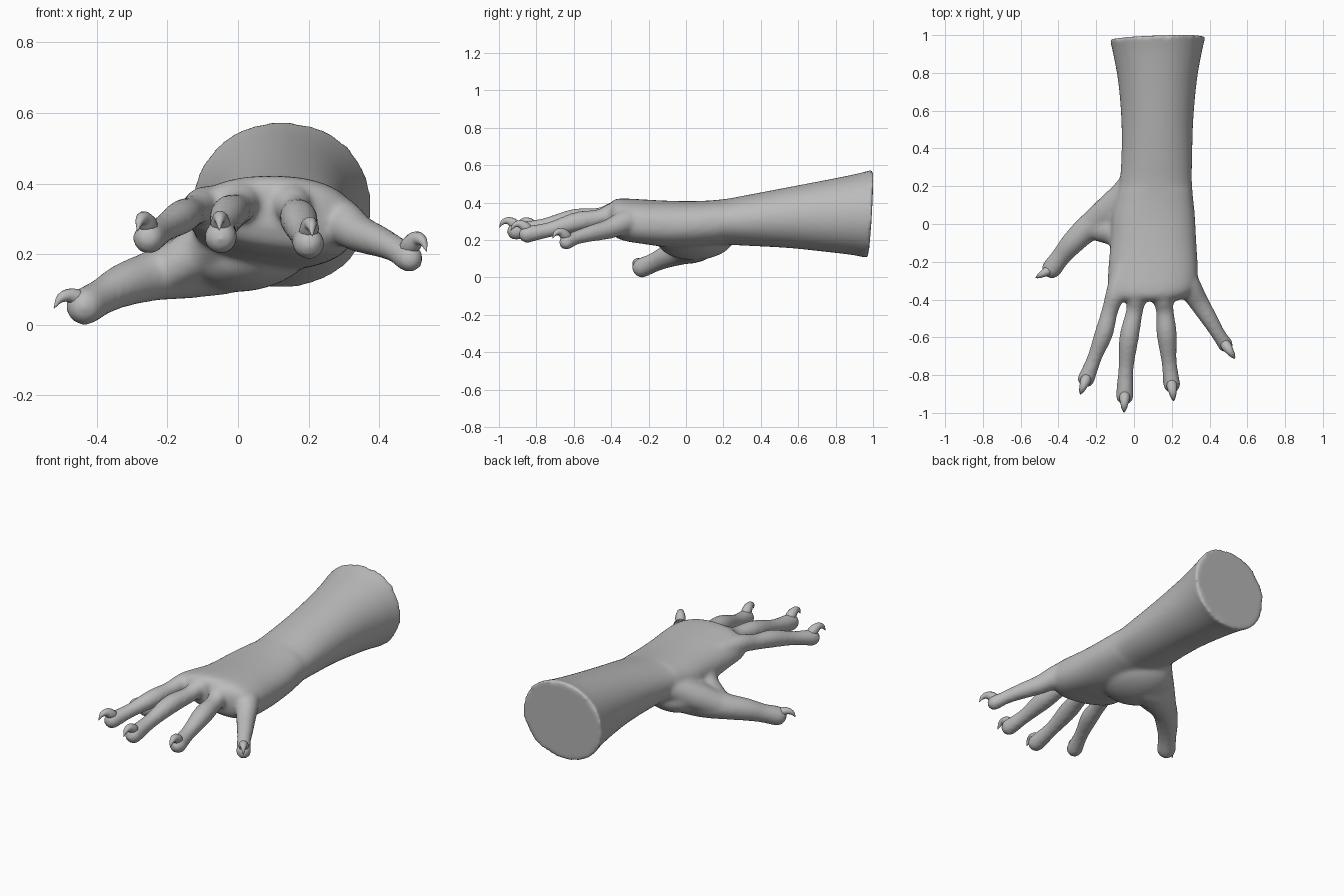
import bpy, bmesh, math
from mathutils import Vector, Matrix

if "Cube" in bpy.data.objects:
    bpy.data.objects.remove(bpy.data.objects["Cube"])

skin = bpy.data.materials.new("grey_skin")
skin.diffuse_color = (0.5, 0.5, 0.5, 1)
skin.use_nodes = True
skin.node_tree.nodes["Principled BSDF"].inputs["Base Color"].default_value = skin.diffuse_color
UP = Vector((0, 0, 1))


def catmull(rows, steps):
    """Smoothly interpolate rows of numbers."""
    rows = [Vector(r) for r in rows]
    pts = [rows[0] * 2 - rows[1]] + rows + [rows[-1] * 2 - rows[-2]]
    out = []
    for i in range(1, len(pts) - 2):
        a, b, c, d = pts[i - 1:i + 3]
        for s in range(steps):
            t = s / steps
            out.append(0.5 * (2 * b + (c - a) * t + (2 * a - 5 * b + 4 * c - d) * t * t
                              + (3 * b - a - 3 * c + d) * t ** 3))
    return out + [rows[-1]]


def skin_rings(bm, rings):
    """Bridge rings of points into a closed solid."""
    rings = [[bm.verts.new(p) for p in ring] for ring in rings]
    n = len(rings[0])
    faces = []
    for a, b in zip(rings, rings[1:]):
        for i in range(n):
            j = (i + 1) % n
            faces.append(bm.faces.new((a[i], a[j], b[j], b[i])))
    faces += [bm.faces.new(rings[0][::-1]), bm.faces.new(rings[-1])]
    bmesh.ops.recalc_face_normals(bm, faces=faces)


def tube(bm, path, sides=16, steps=6, rounded=True):
    """Sweep a circle along (x, y, z, radius) points."""
    rows = catmull(path, steps)
    cs = [(r.to_3d(), max(r[3], 0.001)) for r in rows]
    if rounded:
        end, r = cs[-1]
        d = (end - cs[-2][0]).normalized()
        cs += [(end + d * r * math.sin(a), r * math.cos(a)) for a in (0.4, 0.8, 1.15, 1.45)]
    rings = []
    for i, (c, r) in enumerate(cs):
        t = (cs[min(i + 1, len(cs) - 1)][0] - cs[max(i - 1, 0)][0]).normalized()
        u = t.cross(UP).normalized()
        v = u.cross(t)
        rings.append([c + r * (u * math.cos(k) + v * math.sin(k))
                      for k in (2 * math.pi * j / sides for j in range(sides))])
    skin_rings(bm, rings)


def finish(bm, name):
    me = bpy.data.meshes.new(name)
    bm.to_mesh(me)
    bm.free()
    me.materials.append(skin)
    me.shade_smooth()
    ob = bpy.data.objects.new(name, me)
    bpy.context.collection.objects.link(ob)
    return ob


# Forearm and palm: y, left, right, bottom, top
SECTIONS = [
    (0.99, -0.129, 0.379, 0.103, 0.577), (0.9, -0.108, 0.358, 0.12, 0.553),
    (0.75, -0.083, 0.332, 0.137, 0.522), (0.55, -0.067, 0.314, 0.157, 0.483),
    (0.35, -0.067, 0.308, 0.168, 0.445), (0.2, -0.08, 0.308, 0.173, 0.418),
    (0.05, -0.115, 0.322, 0.158, 0.408), (-0.1, -0.125, 0.33, 0.15, 0.410),
    (-0.25, -0.137, 0.338, 0.158, 0.418), (-0.34, -0.14, 0.325, 0.175, 0.422),
    (-0.385, -0.12, 0.28, 0.2, 0.415), (-0.408, -0.085, 0.22, 0.25, 0.39)]
bm = bmesh.new()
rings = []
for y, x0, x1, z0, z1 in catmull(SECTIONS, 5):
    ring = []
    tilt = max(0.0, (y - 0.6) / 0.4)
    for j in range(40):
        a = 2 * math.pi * j / 40
        c, s = math.cos(a), math.sin(a)
        e = 0.88 if y < 0.2 else 0.97
        px = math.copysign(abs(c) ** e, c)
        pz = math.copysign(abs(s) ** e, s)
        # Cupped palm, deeper on the thumb side, and slanted cut end
        cup = max(0, -s) * (0.032 - 0.04 * c) * max(0, min(1, -y / 0.25))
        ring.append(((x0 + x1) / 2 + px * (x1 - x0) / 2,
                     y + tilt * (0.009 * px + 0.014 * pz) - 0.004 * tilt,
                     (z0 + z1) / 2 + pz * (z1 - z0) / 2 + cup))
    rings.append(ring)
skin_rings(bm, rings)

# Fingers and thumb: x, y, z, radius from the palm to the tip
DIGITS = {
    "index": [(-0.05, -0.22, 0.33, 0.06), (-0.095, -0.36, 0.34, 0.053), (-0.128, -0.46, 0.322, 0.044),
              (-0.16, -0.58, 0.305, 0.049), (-0.21, -0.71, 0.272, 0.039), (-0.253, -0.82, 0.245, 0.046)],
    "middle": [(0.03, -0.22, 0.35, 0.06), (0.016, -0.37, 0.352, 0.056), (0.003, -0.46, 0.329, 0.045),
               (-0.026, -0.6, 0.314, 0.052), (-0.042, -0.76, 0.275, 0.041), (-0.049, -0.91, 0.247, 0.048)],
    "ring": [(0.13, -0.22, 0.345, 0.06), (0.15, -0.37, 0.345, 0.06), (0.163, -0.46, 0.318, 0.047),
             (0.173, -0.58, 0.297, 0.054), (0.186, -0.73, 0.255, 0.041), (0.2, -0.85, 0.23, 0.046)],
    "little": [(0.22, -0.2, 0.31, 0.06), (0.28, -0.31, 0.3, 0.066), (0.34, -0.41, 0.26, 0.054),
               (0.4, -0.505, 0.236, 0.045), (0.448, -0.585, 0.213, 0.038), (0.485, -0.64, 0.188, 0.041)],
    "thumb": [(0.14, 0.1, 0.26, 0.08), (0.05, 0.08, 0.225, 0.105), (-0.05, 0.06, 0.196, 0.112),
              (-0.15, 0.03, 0.164, 0.092), (-0.245, -0.025, 0.138, 0.072), (-0.325, -0.1, 0.112, 0.062),
              (-0.385, -0.17, 0.08, 0.052), (-0.434, -0.235, 0.052, 0.054)]}
for path in DIGITS.values():
    tube(bm, path)
# Heel of the palm, and the web from wrist to thumb
bmesh.ops.create_uvsphere(
    bm, u_segments=32, v_segments=20, radius=1,
    matrix=Matrix.Translation((0.03, 0.05, 0.21)) @ Matrix.Rotation(0.25, 4, 'Z')
    @ Matrix.Rotation(-0.2, 4, 'Y') @ Matrix.Diagonal((0.19, 0.21, 0.113, 1)))
tube(bm, [(0.0, 0.27, 0.29, 0.05), (-0.05, 0.16, 0.25, 0.075), (-0.13, 0.075, 0.2, 0.08),
          (-0.21, 0.01, 0.155, 0.07)])
tube(bm, [(-0.05, -0.1, 0.25, 0.07), (-0.1, -0.045, 0.215, 0.075), (-0.18, -0.03, 0.165, 0.065)])
hand = finish(bm, "forearm_and_hand")

# Fuse the parts into one soft surface
mod = hand.modifiers.new("fuse", 'REMESH')
mod.mode = 'VOXEL'
mod.voxel_size = 0.011
mod.use_smooth_shade = True
mod = hand.modifiers.new("soften", 'SMOOTH')
mod.factor = 0.5
mod.iterations = 10

# Hooked claws: distance forward, height above the fingertip centre, radius
HOOK = [(-0.02, 0.014, 0.024), (0.01, 0.04, 0.028), (0.04, 0.056, 0.021),
        (0.069, 0.048, 0.013), (0.088, 0.02, 0.001)]
for name, path in DIGITS.items():
    tip, prev = Vector(path[-1][:3]), Vector(path[-2][:3])
    d = tip - prev
    d.z = 0
    d.normalize()
    reach, drop = 1.0, 0.0
    if name == "thumb":
        d, reach, drop = Vector((-0.86, -0.5, 0)), 1.15, 0.025
    bm = bmesh.new()
    tube(bm, [(*(tip + d * f * reach + UP * (h - drop)), r) for f, h, r in HOOK],
         sides=10, steps=4, rounded=False)
    finish(bm, name + "_claw")
